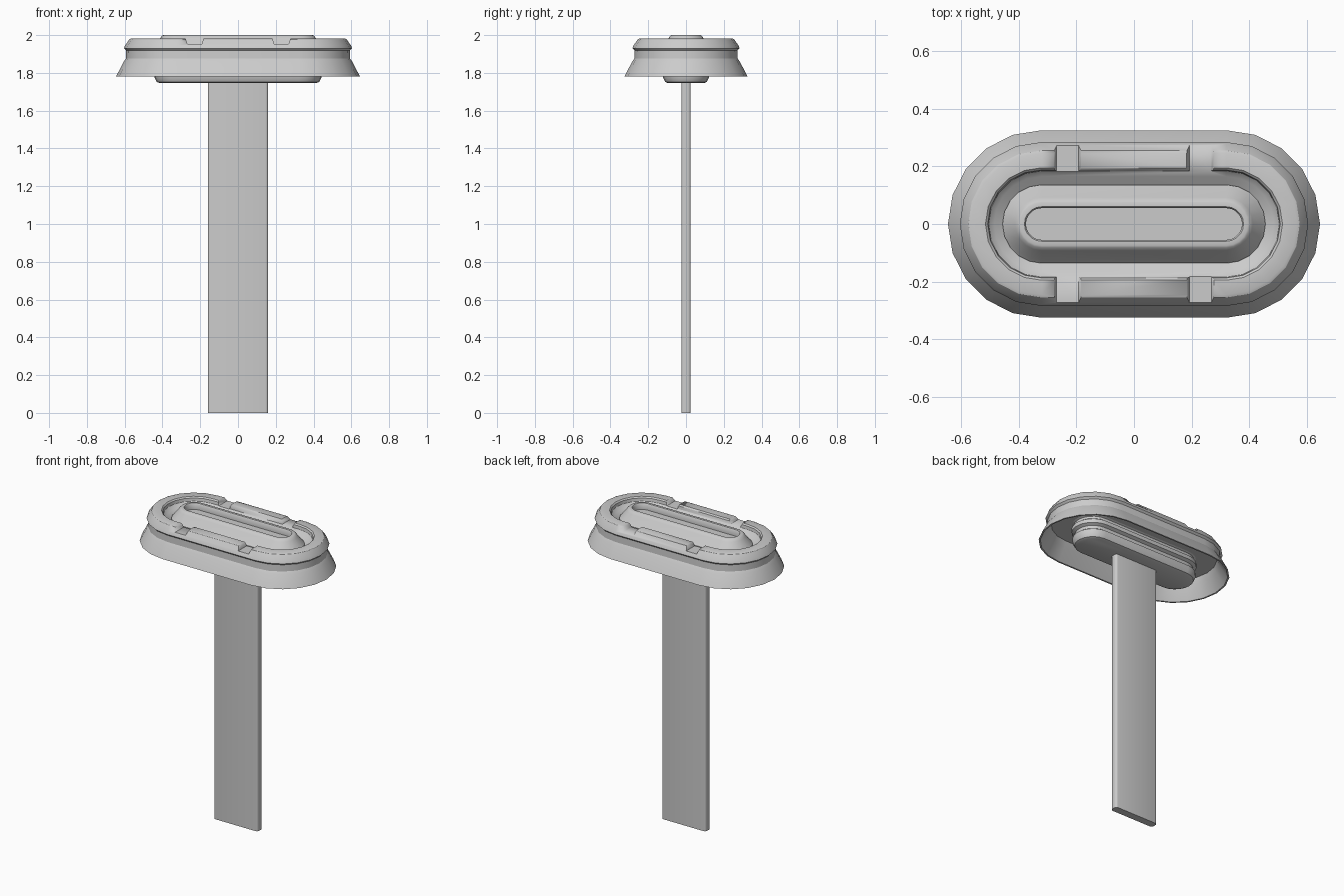
import bpy, bmesh, math

cube = bpy.data.objects.get("Cube")
if cube:
    bpy.data.objects.remove(cube, do_unlink=True)

grey = bpy.data.materials.new("plain grey")
grey.use_nodes = True
grey.diffuse_color = (0.6, 0.6, 0.6, 1)
grey.node_tree.nodes["Principled BSDF"].inputs["Base Color"].default_value = (0.6, 0.6, 0.6, 1)

STRAIGHT = 0.32   # half length of the straight sides
ARC = 10          # segments in each rounded end


def finish(name, bm, angle=30):
    bmesh.ops.recalc_face_normals(bm, faces=bm.faces)
    mesh = bpy.data.meshes.new(name)
    bm.to_mesh(mesh)
    bm.free()
    obj = bpy.data.objects.new(name, mesh)
    bpy.context.collection.objects.link(obj)
    mesh.materials.append(grey)
    bpy.ops.object.select_all(action='DESELECT')
    obj.select_set(True)
    bpy.context.view_layer.objects.active = obj
    bpy.ops.object.shade_smooth_by_angle(angle=math.radians(angle))
    return obj


def loop_points(radius):
    """Outline with two straight sides and two round ends."""
    points = []
    for side in (1, -1):
        for i in range(ARC + 1):
            a = math.pi * (i / ARC - 0.5)
            points.append((side * (STRAIGHT + radius * math.cos(a)), side * radius * math.sin(a)))
    return points


def sweep(name, profile, closed=False, caps=False, angle=30):
    """Carry a (radius, height) profile around the outline."""
    bm = bmesh.new()
    loops = [[bm.verts.new((x, y, z)) for x, y in loop_points(r)] for r, z in profile]
    pairs = list(zip(loops, loops[1:]))
    if closed:
        pairs.append((loops[-1], loops[0]))
    for low, high in pairs:
        n = len(low)
        for i in range(n):
            j = (i + 1) % n
            bm.faces.new((low[i], low[j], high[j], high[i]))
    if caps:
        bm.faces.new(loops[0])
        bm.faces.new(loops[-1])
    return finish(name, bm, angle)


# Flared outer rim, hollow underneath
rim = sweep("outer_rim", [
    (0.325, 1.782), (0.285, 1.86), (0.274, 1.875), (0.272, 1.918), (0.284, 1.93),
    (0.278, 1.945), (0.255, 1.978), (0.245, 1.982), (0.195, 1.982), (0.187, 1.974),
    (0.184, 1.955), (0.165, 1.935), (0.138, 1.925), (0.125, 1.91), (0.125, 1.895),
    (0.25, 1.895), (0.265, 1.86), (0.315, 1.782)], closed=True)

# Tapered notches across the top of the rim
bm = bmesh.new()
for sx in (1, -1):
    for sy in (1, -1):
        section = [(-0.038, 1.953), (0.038, 1.953), (0.056, 2.01), (-0.056, 2.01)]
        ends = [[bm.verts.new((sx * 0.23 + x, sy * y, z)) for x, z in section]
                for y in (0.15, 0.30)]
        for i in range(4):
            j = (i + 1) % 4
            bm.faces.new((ends[0][i], ends[0][j], ends[1][j], ends[1][i]))
        bm.faces.new(ends[0])
        bm.faces.new(ends[1])
cutter = finish("notch_cutter", bm)
cutter.hide_render = True
cutter.hide_viewport = True
cut = rim.modifiers.new("notches", 'BOOLEAN')
cut.operation = 'DIFFERENCE'
cut.solver = 'EXACT'
cut.object = cutter

# Central plug with a long slot on top and a stepped lower side
sweep("central_plug", [
    (0.095, 1.746), (0.110, 1.752), (0.122, 1.775), (0.122, 1.80), (0.108, 1.81),
    (0.108, 1.83), (0.128, 1.84), (0.128, 1.865), (0.114, 1.875), (0.114, 1.89),
    (0.136, 1.90), (0.136, 1.93), (0.125, 1.942), (0.092, 1.985), (0.082, 1.997),
    (0.075, 2.0), (0.060, 2.0), (0.055, 1.994), (0.055, 1.96)], caps=True, angle=40)

# Flat upright post with rounded long edges
bm = bmesh.new()
bmesh.ops.create_cube(bm, size=1)
for v in bm.verts:
    v.co = (v.co.x * 0.32, v.co.y * 0.05, (v.co.z + 0.5) * 1.76)
uprights = [e for e in bm.edges if abs(e.verts[0].co.z - e.verts[1].co.z) > 1]
bmesh.ops.bevel(bm, geom=uprights, offset=0.014, segments=3, profile=0.5, affect='EDGES')
finish("post", bm, 50)
